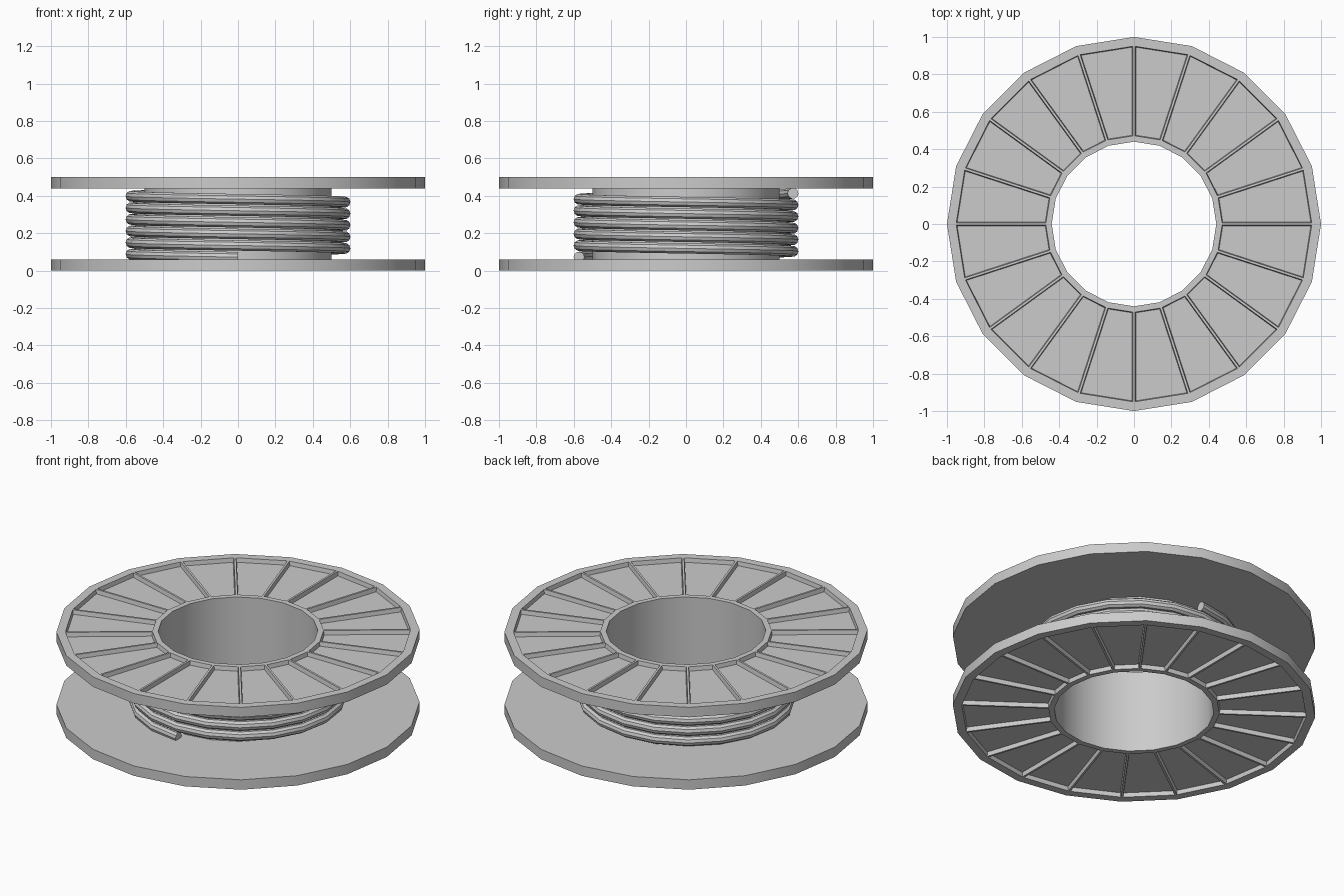
import bpy, bmesh
from math import cos, sin, pi, tau

if "Cube" in bpy.data.objects:
    bpy.data.objects.remove(bpy.data.objects["Cube"])

SIDES = 20


def finish(name, bm):
    bmesh.ops.recalc_face_normals(bm, faces=bm.faces)
    mesh = bpy.data.meshes.new(name)
    bm.to_mesh(mesh)
    bm.free()
    ob = bpy.data.objects.new(name, mesh)
    bpy.context.collection.objects.link(ob)
    bpy.ops.object.select_all(action='DESELECT')
    bpy.context.view_layer.objects.active = ob
    ob.select_set(True)
    bpy.ops.object.shade_smooth_by_angle(angle=pi / 6)
    return ob


def bridge(bm, a, b):
    for i in range(len(a)):
        j = (i + 1) % len(a)
        bm.faces.new((a[i], a[j], b[j], b[i]))


# Spool: lathed core and two flanges, as (radius, height)
profile = [(.44, 0), (.466, 0), (.957, 0), (1, 0), (1, .06), (.5, .06),
           (.5, .44), (1, .44), (1, .5), (.957, .5), (.466, .5), (.44, .5)]
bm = bmesh.new()
rings = [[bm.verts.new((r * cos(tau * k / SIDES), r * sin(tau * k / SIDES), z))
          for k in range(SIDES)] for r, z in profile]
for i, ring in enumerate(rings):
    bridge(bm, ring, rings[(i + 1) % len(rings)])
bmesh.ops.recalc_face_normals(bm, faces=bm.faces)

# Recessed panels between the spokes on both outer faces
panels = []
for f in bm.faces:
    radii = [v.co.xy.length for v in f.verts]
    z = f.calc_center_median().z
    if abs(f.normal.z) > .9 and (z < .01 or z > .49) and min(radii) < .5 and max(radii) > .9:
        panels.append(f)
bmesh.ops.inset_individual(bm, faces=panels, thickness=.006, use_even_offset=True)
bmesh.ops.inset_individual(bm, faces=panels, thickness=.004, depth=-.025, use_even_offset=True)
finish("spool", bm)

# Wound cable: helix swept with a round section, descending anticlockwise
TURNS, PITCH, R, TUBE, SECTION = 5.5, .062, .572, .029, 10
bm = bmesh.new()
loops = []
for k in range(int(TURNS * SIDES) + 1):
    a = pi / 2 + tau * k / SIDES
    z = .413 - PITCH * k / SIDES
    loop = []
    for s in range(SECTION):
        t = tau * s / SECTION
        r = R + TUBE * cos(t)
        loop.append(bm.verts.new((r * cos(a), r * sin(a), z + TUBE * sin(t))))
    loops.append(loop)
for a, b in zip(loops, loops[1:]):
    bridge(bm, a, b)
bm.faces.new(loops[0])
bm.faces.new(loops[-1])
finish("wound_cable", bm)
